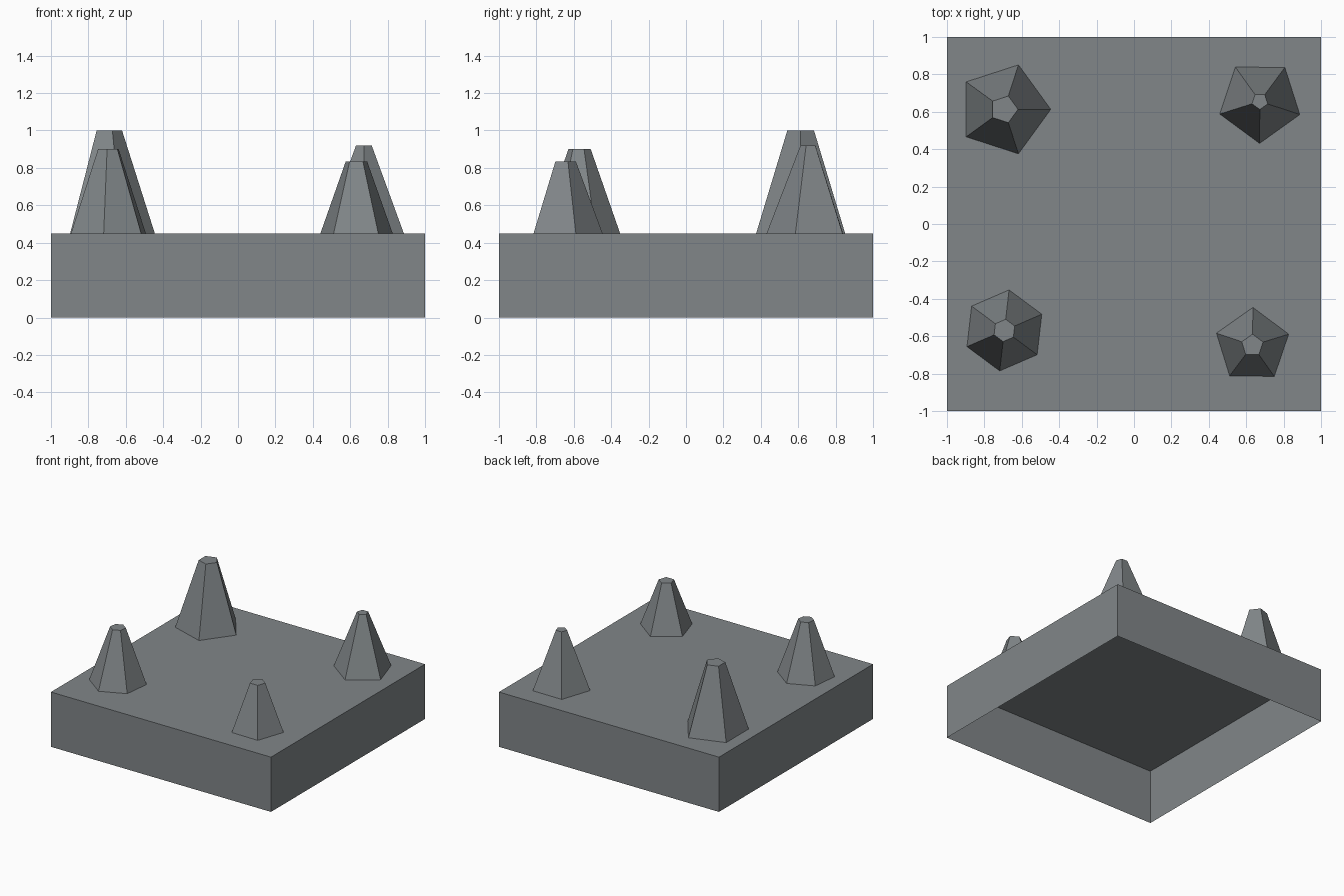
import bpy, bmesh, math

if "Cube" in bpy.data.objects:
    bpy.data.objects.remove(bpy.data.objects["Cube"])

stone = bpy.data.materials.new("slate_grey")
stone.diffuse_color = (0.22, 0.24, 0.25, 1)
stone.use_nodes = True
stone.node_tree.nodes["Principled BSDF"].inputs["Base Color"].default_value = stone.diffuse_color

BASE_TOP = 0.45


def finish(bm, name):
    bmesh.ops.recalc_face_normals(bm, faces=bm.faces[:])
    mesh = bpy.data.meshes.new(name)
    bm.to_mesh(mesh)
    bm.free()
    mesh.materials.append(stone)
    obj = bpy.data.objects.new(name, mesh)
    bpy.context.collection.objects.link(obj)
    return obj


def prism(name, sides, r_base, r_top, z0, z1, x=0, y=0, turn=0):
    """Tapered prism, open at the bottom and capped on top."""
    bm = bmesh.new()
    rings = []
    for r, z in ((r_base, z0), (r_top, z1)):
        rings.append([bm.verts.new((x + r * math.cos(a), y + r * math.sin(a), z))
                      for a in (math.radians(turn) + math.tau * i / sides
                                for i in range(sides))])
    low, high = rings
    for i in range(sides):
        j = (i + 1) % sides
        bm.faces.new((low[i], low[j], high[j], high[i]))
    bm.faces.new(high)
    return finish(bm, name)


# Square slab, hollow underneath
prism("base_slab", 4, math.sqrt(2), math.sqrt(2), 0, BASE_TOP, turn=45)

# Corner spikes: name, sides, base radius, top radius, top height, x, y, turn
for name, sides, rb, rt, top, x, y, turn in (
    ("back_left_spike", 5, 0.25, 0.075, 1.0, -0.695, 0.613, 0),
    ("back_right_spike", 5, 0.225, 0.044, 0.92, 0.673, 0.656, -18.4),
    ("front_left_spike", 6, 0.218, 0.06, 0.90, -0.693, -0.569, 23.4),
    ("front_right_spike", 5, 0.203, 0.06, 0.835, 0.633, -0.649, 17.2),
):
    prism(name, sides, rb, rt, BASE_TOP, top, x, y, turn)
